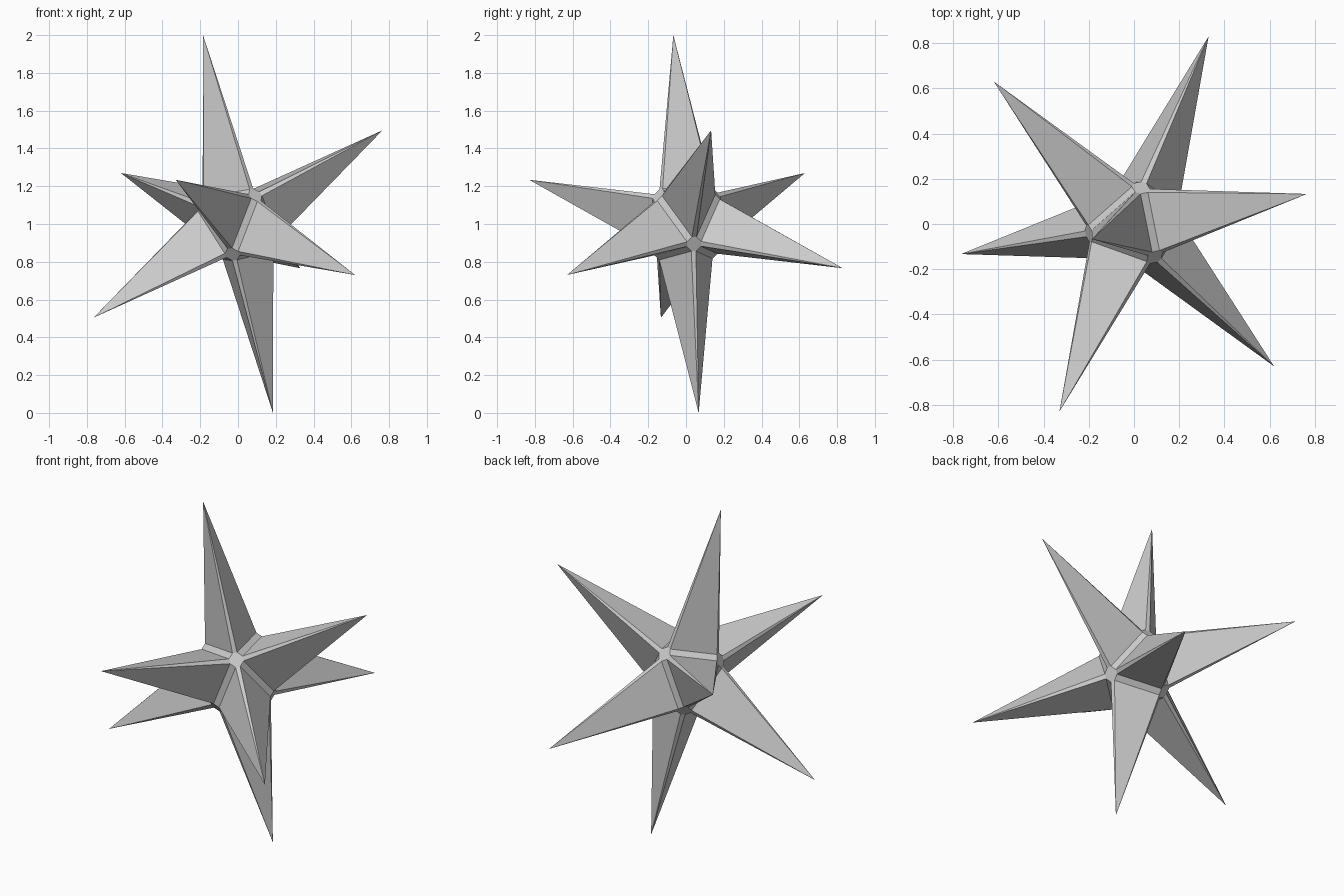
import bpy
import bmesh
from itertools import permutations, product
from mathutils import Matrix, Vector

cube = bpy.data.objects.get("Cube")
if cube:
    bpy.data.objects.remove(cube, do_unlink=True)

# Three of the eight points; the fourth is their sum, the rest are opposites
SIDE_TIPS = [Vector((0.765, 0.133, 0.496)),
             Vector((-0.62, 0.63, 0.27)),
             Vector((-0.33, -0.83, 0.234))]
TOP_TIP = sum(SIDE_TIPS, Vector())
CORNER, WIDE, NARROW = 0.42, 0.068, 0.034

# Grey material
grey = bpy.data.materials.new("plain_grey")
grey.use_nodes = True
colour = (0.6, 0.6, 0.6, 1)
grey.diffuse_color = colour
grey.node_tree.nodes["Principled BSDF"].inputs["Base Color"].default_value = colour

# Core: octahedron with cut corners and edges
bm = bmesh.new()
for a, b, c in permutations((CORNER, WIDE, NARROW)):
    for i, j, k in product((-1, 1), repeat=3):
        bm.verts.new((a * i, b * j, c * k))
bmesh.ops.convex_hull(bm, input=bm.verts[:])
bmesh.ops.dissolve_limit(bm, angle_limit=0.01, verts=bm.verts[:], edges=bm.edges[:])

# Spikes: raise the middle of each six-sided face to a point
sides = [f for f in bm.faces if len(f.verts) == 6]
for v in bmesh.ops.poke(bm, faces=sides)["verts"]:
    v.co = [1 if x > 0 else -1 for x in v.co]

# Lean and stretch the star onto its final axes
axes = [(TOP_TIP - tip) / 2 for tip in SIDE_TIPS]
lean = Matrix(axes).transposed().to_4x4()
bmesh.ops.transform(bm, matrix=Matrix.Translation((0, 0, 1)) @ lean, verts=bm.verts[:])
bmesh.ops.recalc_face_normals(bm, faces=bm.faces[:])

mesh = bpy.data.meshes.new("spiked_star")
bm.to_mesh(mesh)
bm.free()
mesh.materials.append(grey)
star = bpy.data.objects.new("spiked_star", mesh)
bpy.context.collection.objects.link(star)
